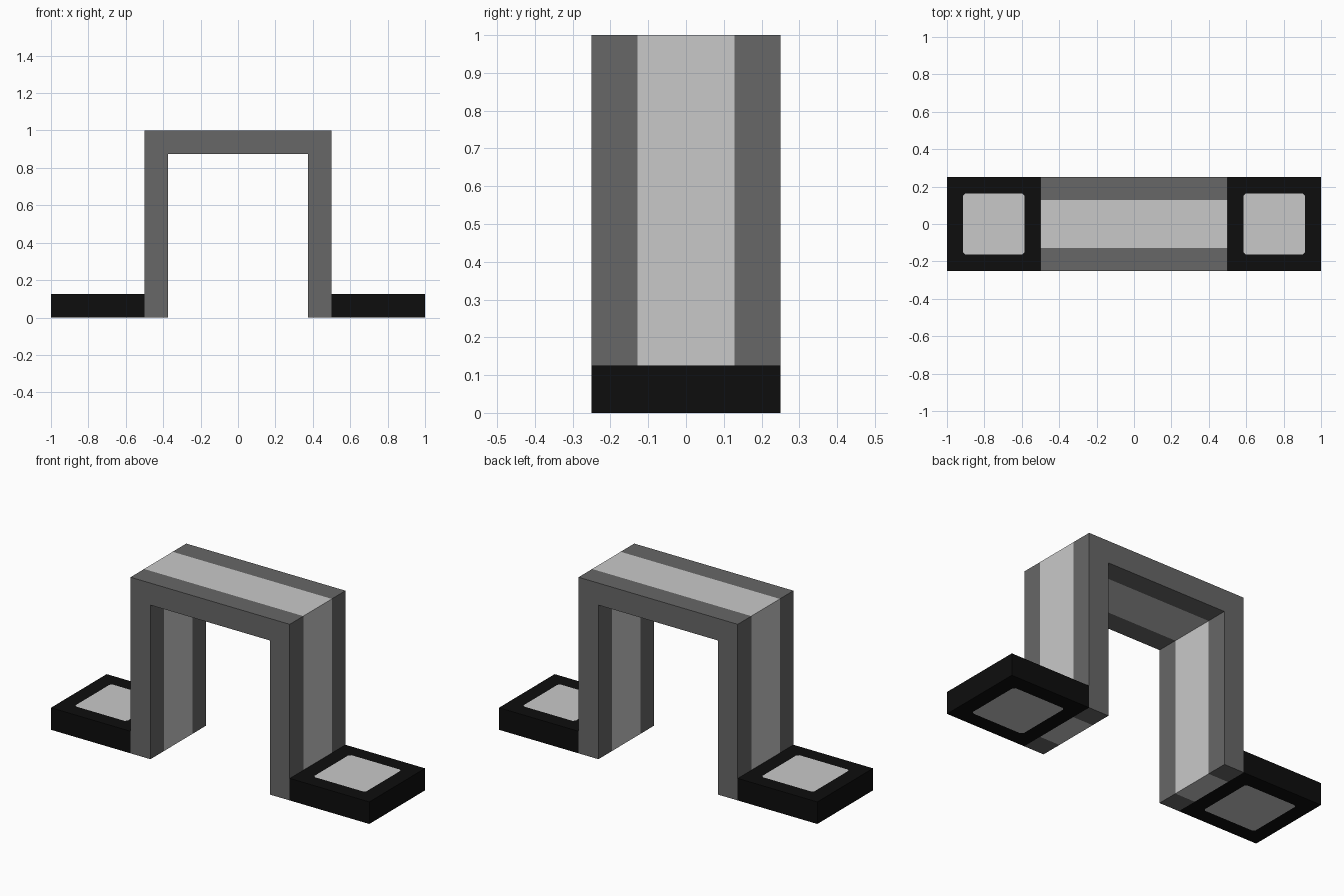
import bpy, bmesh

cube = bpy.data.objects.get("Cube")
if cube:
    bpy.data.objects.remove(cube, do_unlink=True)


def material(name, value):
    m = bpy.data.materials.new(name)
    m.use_nodes = True
    colour = (value, value, value, 1)
    m.diffuse_color = colour
    m.node_tree.nodes["Principled BSDF"].inputs["Base Color"].default_value = colour
    return m


GREY = material("mid grey", 0.136)
LIGHT = material("light grey", 0.584)
BLACK = material("near black", 0.004)

HALF_DEPTH = 0.25
STRIPE = 0.128   # half width of the light stripe and squares
THICK = 0.125


def finish(bm, name, mats):
    bmesh.ops.recalc_face_normals(bm, faces=bm.faces)
    mesh = bpy.data.meshes.new(name)
    bm.to_mesh(mesh)
    bm.free()
    for m in mats:
        mesh.materials.append(m)
    obj = bpy.data.objects.new(name, mesh)
    bpy.context.collection.objects.link(obj)


# Arch: one U profile swept along y, with a light band round its middle
profile = [(-0.5, 0), (-0.5, 1), (0.5, 1), (0.5, 0),
           (0.375, 0), (0.375, 0.875), (-0.375, 0.875), (-0.375, 0)]
bm = bmesh.new()
rings = [[bm.verts.new((x, y, z)) for x, z in profile]
         for y in (-HALF_DEPTH, -STRIPE, STRIPE, HALF_DEPTH)]
bm.faces.new(rings[0])
bm.faces.new(rings[-1])
for r, (a, b) in enumerate(zip(rings, rings[1:])):
    for i in range(len(profile)):
        j = (i + 1) % len(profile)
        face = bm.faces.new((a[i], a[j], b[j], b[i]))
        face.material_index = 1 if r == 1 else 0
finish(bm, "arch", [GREY, LIGHT])


# Foot pads: black slabs with a light square on top and underneath
def foot_pad(name, cx):
    bm = bmesh.new()
    bmesh.ops.create_cube(bm, size=1)
    for v in bm.verts:
        v.co = (cx + v.co.x * 0.5, v.co.y * 2 * HALF_DEPTH, (v.co.z + 0.5) * THICK)
    bm.normal_update()
    caps = [f for f in bm.faces if abs(f.normal.z) > 0.9]
    bmesh.ops.inset_individual(bm, faces=caps, thickness=HALF_DEPTH - STRIPE)
    # clip the corners of the squares slightly
    corners = [v for v in bm.verts if abs(v.co.y) < 0.2]
    bmesh.ops.bevel(bm, geom=corners, offset=0.012, segments=1, affect='VERTICES')
    bm.normal_update()
    for f in bm.faces:
        c = f.calc_center_median()
        central = abs(c.x - cx) < 0.01 and abs(c.y) < 0.01
        f.material_index = 1 if central and abs(f.normal.z) > 0.9 else 0
    finish(bm, name, [BLACK, LIGHT])


foot_pad("left_foot_pad", 0.75)
foot_pad("right_foot_pad", -0.75)
